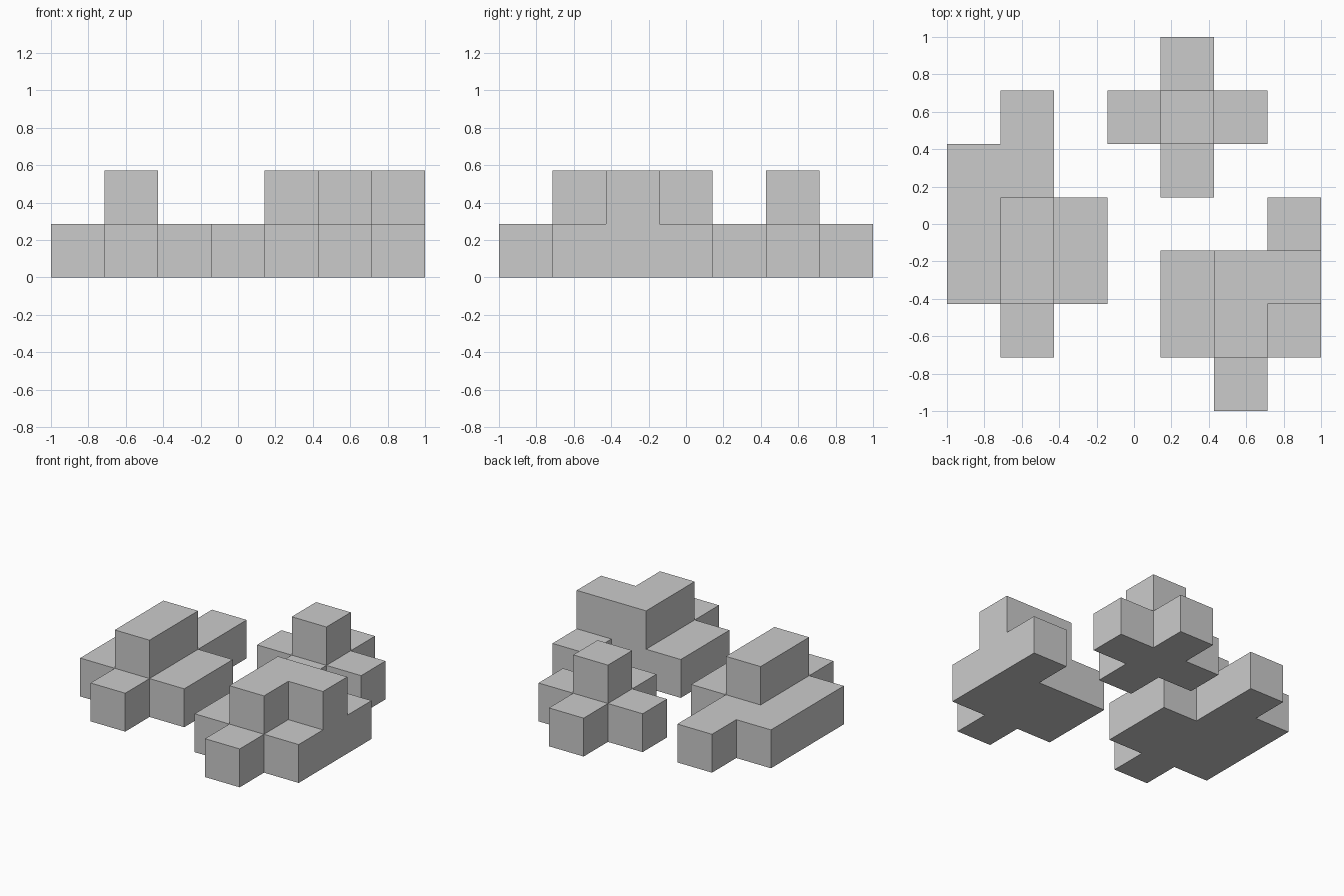
import bpy, bmesh, math
from mathutils import Vector

if "Cube" in bpy.data.objects:
    bpy.data.objects.remove(bpy.data.objects["Cube"])

U = 2 / 7  # cube size: the layout is a 7 x 7 grid


def cube_piece(name, lower, upper):
    """Merge unit cubes of two layers into one clean outer shell."""
    cells = {(i, j, 0) for i, j in lower} | {(i, j, 1) for i, j in upper}
    bm = bmesh.new()
    for cell in sorted(cells):
        for axis in range(3):
            for sign in (-1, 1):
                near = list(cell)
                near[axis] += sign
                if tuple(near) in cells:
                    continue  # hidden face between two cubes
                corners = []
                for a, b in ((0, 0), (1, 0), (1, 1), (0, 1)):
                    c = Vector(cell)
                    c[axis] += sign > 0
                    c[(axis + 1) % 3] += a
                    c[(axis + 2) % 3] += b
                    corners.append(bm.verts.new((c.x * U - 1, c.y * U - 1, c.z * U)))
                bm.faces.new(corners if sign > 0 else corners[::-1])
    bmesh.ops.remove_doubles(bm, verts=bm.verts, dist=1e-4)
    bmesh.ops.dissolve_limit(bm, angle_limit=math.radians(1),
                             verts=bm.verts, edges=bm.edges)
    mesh = bpy.data.meshes.new(name)
    bm.to_mesh(mesh)
    bm.free()
    bpy.context.collection.objects.link(bpy.data.objects.new(name, mesh))


def column(i, first, last):
    return [(i, j) for j in range(first, last + 1)]


# Long piece on the left with a two-cube ridge
cube_piece("left_piece",
           column(0, 2, 4) + column(1, 1, 5) + column(2, 2, 3),
           column(1, 2, 3))

# Plus-shaped piece at the back with one cube on top
cube_piece("plus_piece",
           column(3, 5, 5) + column(4, 4, 6) + column(5, 5, 5),
           column(4, 5, 5))

# Stepped piece at the front right with an L on top
cube_piece("right_piece",
           column(4, 1, 2) + column(5, 0, 2) + column(6, 1, 3),
           column(5, 1, 2) + column(6, 2, 2))
